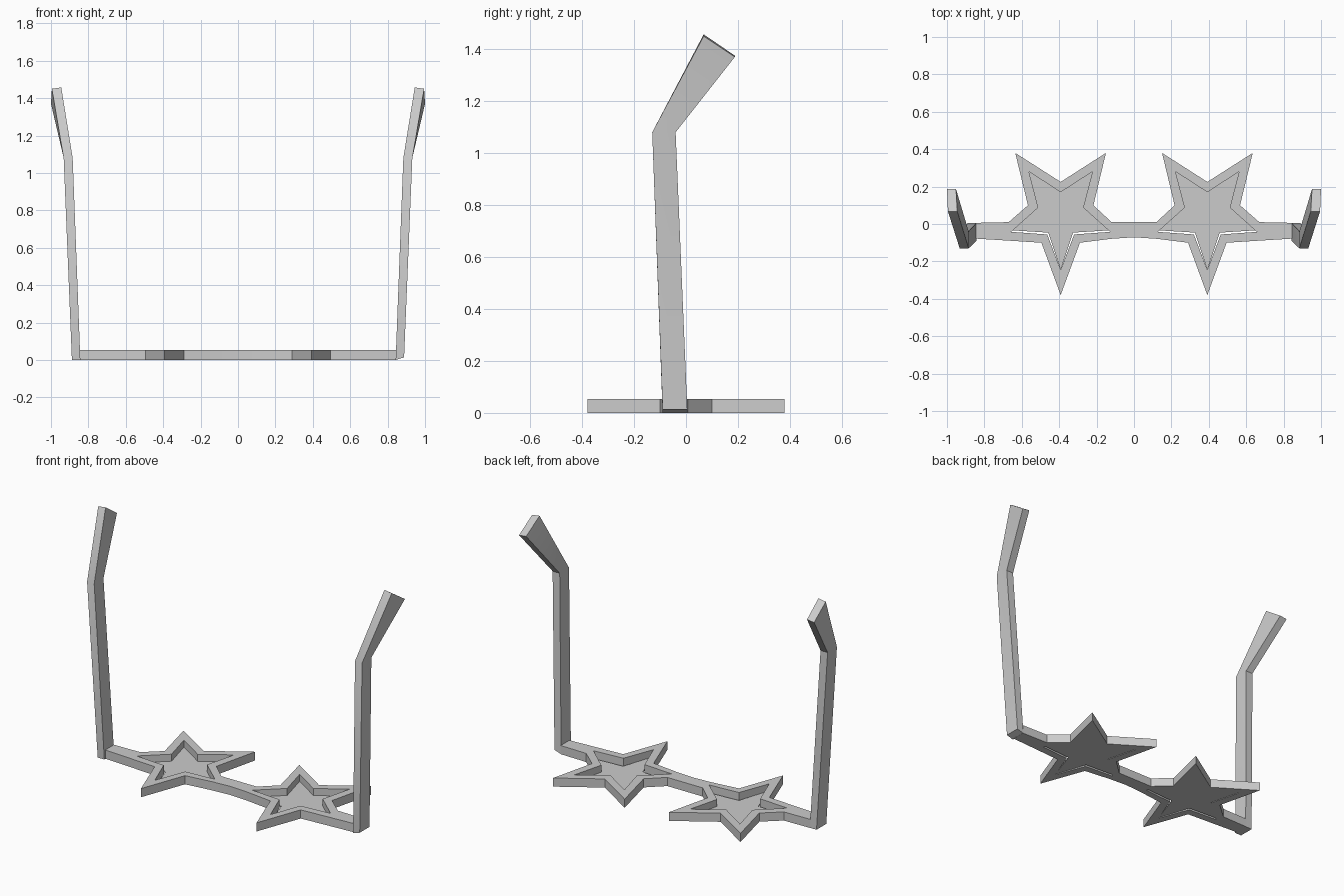
import bpy, bmesh

if "Cube" in bpy.data.objects:
    bpy.data.objects.remove(bpy.data.objects["Cube"])

grey = bpy.data.materials.new("light grey")
grey.diffuse_color = (0.6, 0.6, 0.6, 1)
grey.use_nodes = True
grey.node_tree.nodes["Principled BSDF"].inputs["Base Color"].default_value = grey.diffuse_color


def finish(bm, name):
    bmesh.ops.recalc_face_normals(bm, faces=bm.faces)
    me = bpy.data.meshes.new(name)
    bm.to_mesh(me)
    bm.free()
    ob = bpy.data.objects.new(name, me)
    bpy.context.collection.objects.link(ob)
    me.materials.append(grey)
    bpy.context.view_layer.objects.active = ob
    ob.select_set(True)
    bpy.ops.object.shade_smooth_by_angle()
    ob.select_set(False)
    return ob


def slab(name, loops, z0, z1):
    """Fill outlines (later ones are holes) and extrude upwards."""
    bm = bmesh.new()
    edges = []
    for loop in loops:
        vs = [bm.verts.new((x, y, z0)) for x, y in loop]
        edges += [bm.edges.new((vs[i - 1], vs[i])) for i in range(len(vs))]
    bmesh.ops.triangle_fill(bm, edges=edges, use_beauty=True)
    res = bmesh.ops.extrude_face_region(bm, geom=bm.faces[:], use_keep_orig=True)
    top = [g for g in res["geom"] if isinstance(g, bmesh.types.BMVert)]
    bmesh.ops.translate(bm, verts=top, vec=(0, 0, z1 - z0))
    return finish(bm, name)


def star(half, cx):
    """Full star outline from its right half, tip to tip."""
    pts = half + [(-x, y) for x, y in reversed(half) if x]
    return [(cx + x, y) for x, y in pts]


CX = 0.392
HOLE = [(0, 0.17), (0.17, 0.28), (0.12, 0.088), (0.265, -0.042), (0.072, -0.056), (0, -0.245)]
LENS = [(0, 0.17), (0.17, 0.28), (0.12, 0.088), (0.256, -0.034), (0.066, -0.046), (0, -0.245)]

# Star frames, bridge and end pieces in one outline
right = [(0, 0.01), (0.12, 0.01), (0.217, 0.1), (0.15, 0.38), (CX, 0.225), (0.635, 0.38),
         (0.567, 0.1), (0.67, 0.01), (0.847, 0.006), (0.847, -0.078), (0.67, -0.089),
         (0.495, -0.1), (CX, -0.38), (0.289, -0.1), (0.12, -0.079), (0, -0.071)]
outline = right + [(-x, y) for x, y in reversed(right) if x]
slab("star_frame", [outline, star(HOLE, CX), star(HOLE, -CX)], 0, 0.053)

# Thin lenses set low in the frames
for side, label in ((1, "right"), (-1, "left")):
    slab(label + "_lens", [star(LENS, side * CX)], 0.003, 0.01)


def temple(name, side, lift):
    """Bent arm lofted through three four-cornered sections."""
    # each corner: front inner, front outer, back outer, back inner
    sections = [
        [(0.843, -0.09, 0), (0.888, -0.09, lift), (0.888, 0.005, lift), (0.843, 0.005, 0)],
        [(0.884, -0.13, 1.08), (0.932, -0.13, 1.08), (0.932, -0.04, 1.08), (0.884, -0.04, 1.08)],
        [(0.945, 0.068, 1.457), (0.995, 0.068, 1.45), (1.0, 0.188, 1.37), (0.952, 0.188, 1.375)],
    ]
    bm = bmesh.new()
    rings = [[bm.verts.new((side * x, y, z)) for x, y, z in s] for s in sections]
    for a, b in zip(rings, rings[1:]):
        for i in range(4):
            bm.faces.new((a[i - 1], a[i], b[i], b[i - 1]))
    bm.faces.new(rings[0])
    bm.faces.new(rings[-1])
    finish(bm, name)


# Arms on both sides
temple("right_temple", 1, 0.014)
temple("left_temple", -1, 0.0)
